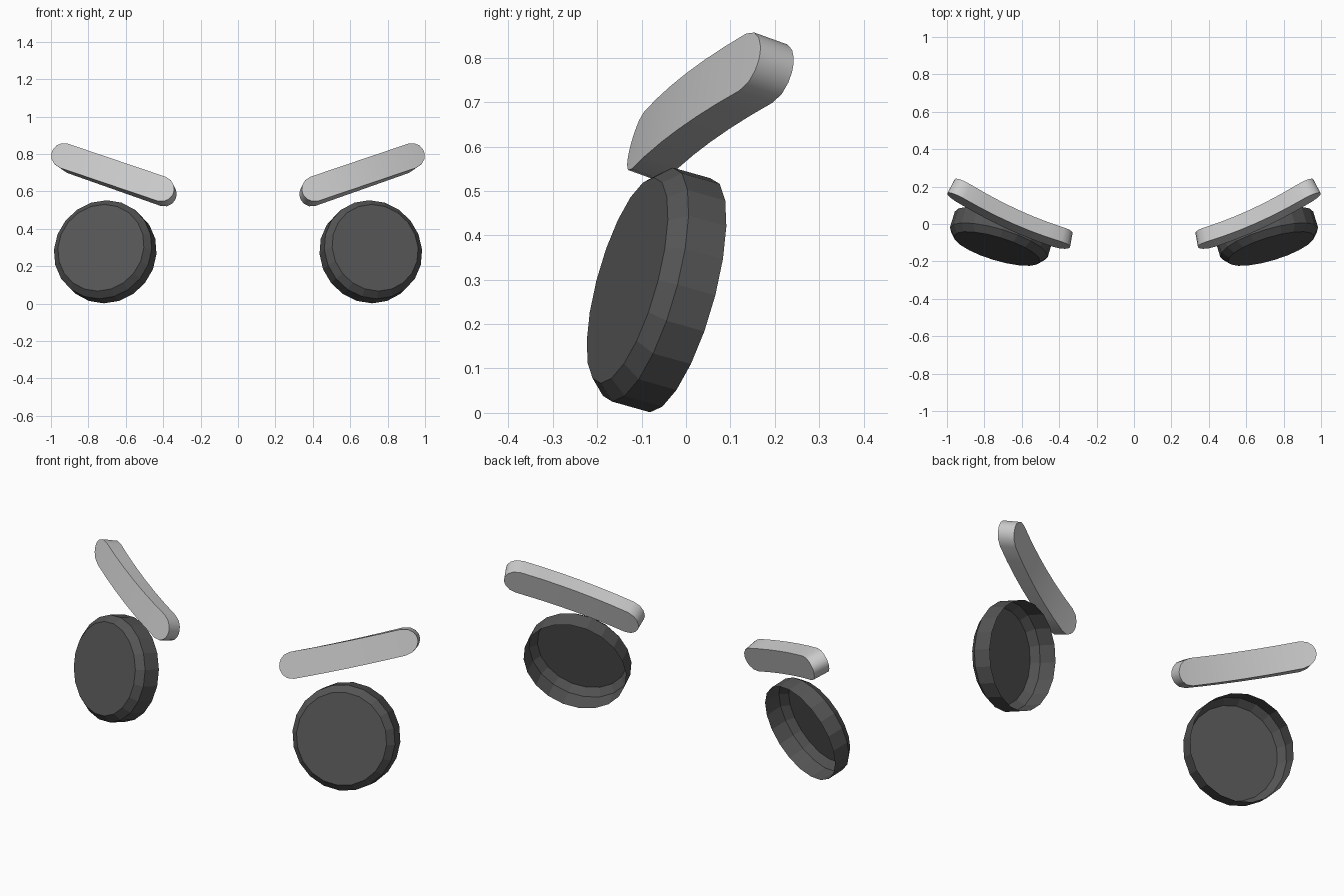
import bpy, bmesh, math
from mathutils import Vector

if "Cube" in bpy.data.objects:
    bpy.data.objects.remove(bpy.data.objects["Cube"])


def add_object(name, bm):
    bmesh.ops.recalc_face_normals(bm, faces=bm.faces)
    me = bpy.data.meshes.new(name)
    bm.to_mesh(me)
    bm.free()
    ob = bpy.data.objects.new(name, me)
    bpy.context.collection.objects.link(ob)
    # mirrored copy on the other side of x = 0
    ob.modifiers.new("Mirror", 'MIRROR').use_mirror_merge = False
    return ob


# Eyes: chamfered open-backed cups, tilted outward and up
SIDES = 20
axis = Vector((0.28, -0.925, 0.26)).normalized()
u = axis.cross(Vector((0, 0, 1))).normalized()
v = u.cross(axis)
back = Vector((0.697, -0.013, 0.265))
bm = bmesh.new()
rings = []
for depth, radius in ((0, 0.273), (0.092, 0.273), (0.129, 0.24)):
    rings.append([bm.verts.new(back + axis * depth
                               + radius * (u * math.cos(a) + v * math.sin(a)))
                  for a in (2 * math.pi * i / SIDES for i in range(SIDES))])
for r0, r1 in zip(rings, rings[1:]):
    for i in range(SIDES):
        j = (i + 1) % SIDES
        bm.faces.new((r0[i], r0[j], r1[j], r1[i]))
cap = bm.faces.new(rings[-1])
cap.normal_update()
flip = cap.normal.dot(axis) < 0
eye = add_object("eyes", bm)
# open shell: make sure the normals face outward
if eye.data.polygons[-1].normal.dot(axis) < 0:
    eye.data.flip_normals()
dark = bpy.data.materials.new("dark_grey")
dark.diffuse_color = (0.09, 0.09, 0.09, 1)
dark.use_nodes = True
dark.node_tree.nodes["Principled BSDF"].inputs["Base Color"].default_value = dark.diffuse_color
eye.data.materials.append(dark)

# Eyebrows: rounded bars, curved backward toward the outer end
ANGLE, HALF, R, TILT, THICK = math.radians(18.7), 0.275, 0.068, 0.29, 0.075
ca, sa = math.cos(ANGLE), math.sin(ANGLE)
ends = [(HALF + R * math.sin(math.radians(d)), R * math.cos(math.radians(d)))
        for d in (0, 30, 55, 75, 86)]
columns = ([(-s, h) for s, h in reversed(ends)]
           + [(HALF * k / 3, R) for k in range(-2, 3)] + ends)


def brow_point(s, h, layer):
    x, z = 0.67 + s * ca - h * sa, 0.702 + s * sa + h * ca
    q = x - 0.645
    mid_z = 0.702 + (x - 0.67) * math.tan(ANGLE)
    y = -0.02 + 0.44 * q + 0.27 * q * q + TILT * (z - mid_z)
    slope = 0.44 + 0.54 * q - 0.1
    return Vector((x, y, z)) + layer * THICK * Vector((-slope, 1, -0.36))


bm = bmesh.new()
sections = [[bm.verts.new(brow_point(s, sign * h, layer))
             for sign, layer in ((-1, 0), (1, 0), (1, 1), (-1, 1))]
            for s, h in columns]
for a, b in zip(sections, sections[1:]):
    for i in range(4):
        j = (i + 1) % 4
        bm.faces.new((a[i], a[j], b[j], b[i]))
bm.faces.new(sections[0])
bm.faces.new(sections[-1])
brow = add_object("eyebrows", bm)
bpy.context.view_layer.objects.active = brow
brow.select_set(True)
bpy.ops.object.shade_smooth_by_angle(angle=math.radians(30))
